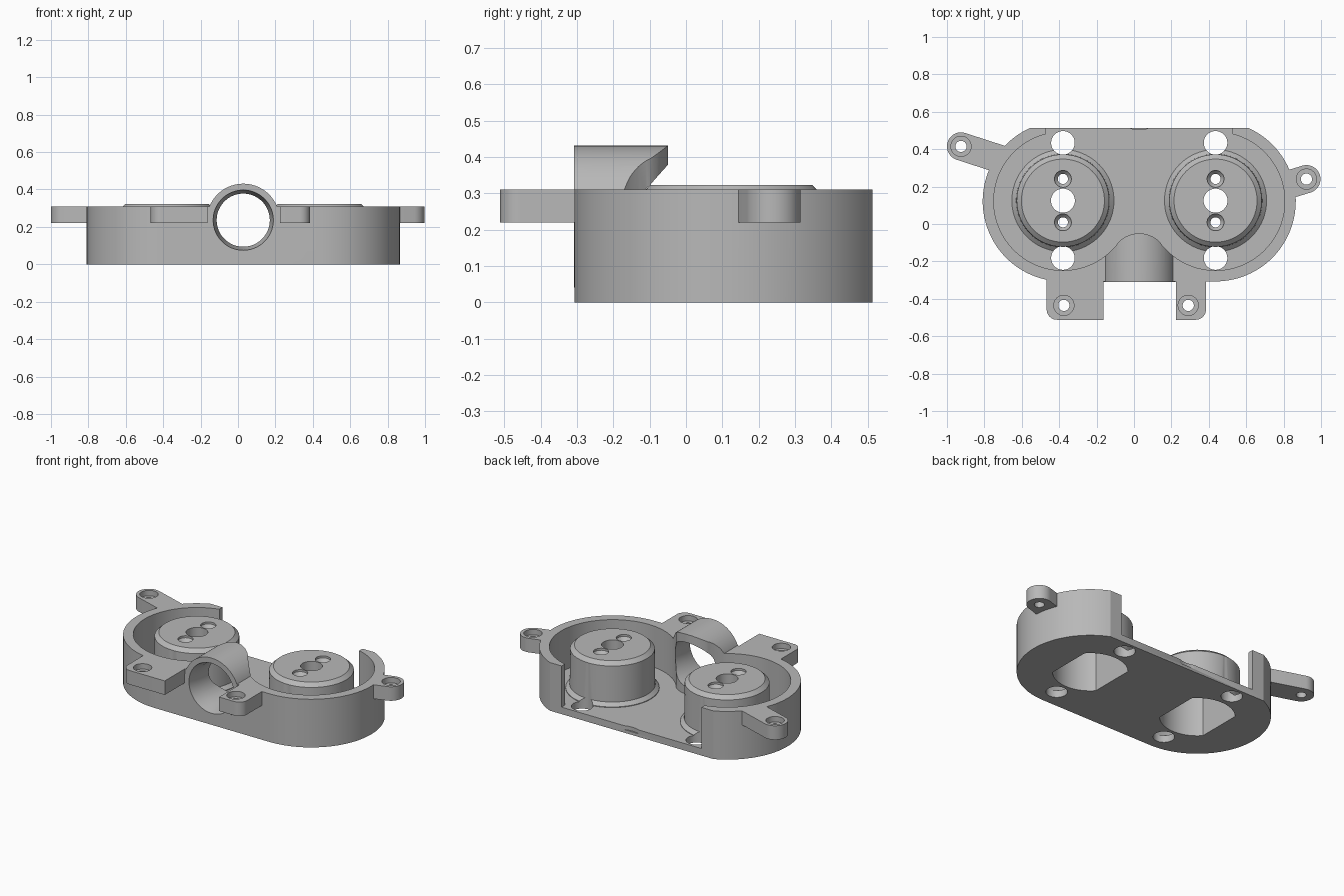
import bpy, bmesh, math
from math import sin, cos, pi, radians
from mathutils import Matrix

if "Cube" in bpy.data.objects:
    bpy.data.objects.remove(bpy.data.objects["Cube"], do_unlink=True)

# Shared dimensions
MID, HALF, CY = 0.028, 0.408, 0.122       # post centres are MID +/- HALF
LX, RX = MID - HALF, MID + HALF
R_OUT, R_IN, BACK = 0.429, 0.37, 0.514
TOP, FLOOR, TAB_Z = 0.31, 0.045, 0.22

grey = bpy.data.materials.new("plain grey")
grey.use_nodes = True
colour = (0.48, 0.48, 0.48, 1)
grey.diffuse_color = colour
grey.node_tree.nodes["Principled BSDF"].inputs["Base Color"].default_value = colour


def arc(cx, cy, r, a0, a1, n=48):
    """Points on an arc, angles in radians."""
    return [(cx + r * cos(a0 + (a1 - a0) * i / n), cy + r * sin(a0 + (a1 - a0) * i / n))
            for i in range(n + 1)]


def make_object(name, bm):
    bmesh.ops.remove_doubles(bm, verts=bm.verts, dist=1e-5)
    bmesh.ops.recalc_face_normals(bm, faces=bm.faces)
    mesh = bpy.data.meshes.new(name)
    bm.to_mesh(mesh)
    bm.free()
    mesh.materials.append(grey)
    obj = bpy.data.objects.new(name, mesh)
    bpy.context.scene.collection.objects.link(obj)
    return obj


def prism(name, outline, z0, z1):
    """Extrude a closed outline from z0 to z1."""
    bm = bmesh.new()
    face = bm.faces.new([bm.verts.new((x, y, z0)) for x, y in outline])
    ext = bmesh.ops.extrude_face_region(bm, geom=[face])
    bmesh.ops.translate(bm, vec=(0, 0, z1 - z0),
                        verts=[v for v in ext["geom"] if isinstance(v, bmesh.types.BMVert)])
    return make_object(name, bm)


def turned(name, profile, matrix, n=72):
    """Solid of revolution from (radius, height) points, capped at both ends."""
    bm = bmesh.new()
    rings = [[bm.verts.new((r * cos(2 * pi * i / n), r * sin(2 * pi * i / n), z))
              for i in range(n)] for r, z in profile]
    for a, b in zip(rings, rings[1:]):
        for i in range(n):
            j = (i + 1) % n
            bm.faces.new((a[i], a[j], b[j], b[i]))
    bm.faces.new(rings[0][::-1])
    bm.faces.new(rings[-1])
    bm.transform(matrix)
    return make_object(name, bm)


def upright(x, y):
    return Matrix.Translation((x, y, 0))


def combine(target, tool, operation):
    """Apply one boolean and remove the tool."""
    tool.hide_render = True
    mod = target.modifiers.new("bool", "BOOLEAN")
    mod.operation, mod.solver, mod.object = operation, "EXACT", tool
    graph = bpy.context.evaluated_depsgraph_get()
    graph.update()
    result = bpy.data.meshes.new_from_object(target.evaluated_get(graph))
    target.modifiers.clear()
    target.data = result
    bpy.data.objects.remove(tool, do_unlink=True)


def add(tool):
    combine(housing, tool, "UNION")


def cut(tool):
    combine(housing, tool, "DIFFERENCE")


# Outer body: rounded ends with a flat back
flat = math.asin((BACK - CY) / R_OUT)
outline = (arc(LX, CY, R_OUT, pi - flat, 1.5 * pi) +
           arc(RX, CY, R_OUT, 1.5 * pi, 2 * pi + flat))
housing = prism("housing", outline, 0, TOP)

# Horizontal tube through the front wall
along_y = Matrix.Translation((MID, 0, 0.236)) @ Matrix.Rotation(-pi / 2, 4, "X")
add(turned("tube", [(0.195, -0.309), (0.195, 0.0)], along_y, 96))


# Front mounting tabs, rounded on the outer corner
def tab(name, x_in, x_out):
    r, front = 0.055, -0.512
    s = 1 if x_out > x_in else -1
    corner = [(x_out - s * r + s * r * sin(a), front + r - r * cos(a))
              for a in [pi / 2 * i / 10 for i in range(11)]]
    return prism(name, [(x_in, -0.27), (x_in, front)] + corner + [(x_out, -0.27)], TAB_Z, TOP)


add(tab("right_tab", -0.163, -0.467))
add(tab("left_tab", 0.224, 0.385))


# Side mounting ears: a round end on a short arm
def ear(name, x, y, angle, length):
    a, r = radians(angle), 0.075
    end = arc(x, y, r, a + pi / 2, a + 1.5 * pi, 24)
    dx, dy = length * cos(a), length * sin(a)
    return prism(name, end + [(end[-1][0] + dx, end[-1][1] + dy),
                              (end[0][0] + dx, end[0][1] + dy)], TAB_Z, TOP)


add(ear("right_ear", -0.925, 0.415, -18, 0.23))
add(ear("left_ear", 0.922, 0.24, 197, 0.11))

# Open cavity: two round wells with a rounded peak between them, open at the back
tip_r = 0.154
tip_y = -0.05 - tip_r
lean = math.atan2(CY - tip_y, HALF)
gap = math.acos(0.09 / R_IN)
cavity = (arc(LX, CY, R_IN, pi - gap, 2 * pi - lean) +
          arc(MID, tip_y, tip_r, pi - lean, lean, 24)[1:-1] +
          arc(RX, CY, R_IN, pi + lean, 2 * pi + gap) +
          [(RX + 0.09, 0.6), (LX - 0.09, 0.6)])
cut(prism("cavity_cutter", cavity, FLOOR, 0.6))

# Tube bore with a flared mouth, and a shallow notch on the back floor edge
cut(turned("bore_cutter", [(0.165, -0.35), (0.16, -0.3), (0.142, -0.24), (0.142, 0.1)],
           along_y, 96))
cut(turned("notch_cutter", [(0.15, 0.02), (0.15, 0.1)], upright(MID, BACK + 0.14)))

# Stepped screw holes in tabs and ears
for x, y in ((-0.375, -0.435), (0.29, -0.435), (-0.925, 0.415), (0.922, 0.24)):
    cut(turned("screw_cutter", [(0.03, 0.1), (0.03, 0.275), (0.054, 0.275), (0.054, 0.4)],
               upright(x, y), 40))

# Round posts with a pocket underneath and holes in the cap
for x in (LX, RX):
    add(turned("post", [(0.273, 0.02), (0.273, FLOOR + 0.004), (0.25, 0.07), (0.247, 0.3),
                        (0.222, 0.323)], upright(x, CY + 0.003), 96))
    pocket_r = 0.22
    side = math.acos(0.165 / pocket_r)
    pocket = (arc(x, CY, pocket_r, side, pi - side, 24) +
              arc(x, CY, pocket_r, pi + side, 2 * pi - side, 24))
    cut(prism("pocket_cutter", pocket, -0.1, 0.26))
    cut(turned("centre_cutter", [(0.064, 0.2), (0.064, 0.4)], upright(x, CY + 0.003), 48))
    for s in (-1, 1):
        cut(turned("cap_screw_cutter", [(0.027, 0.2), (0.027, 0.29), (0.045, 0.31),
                                        (0.045, 0.4)], upright(x, CY + 0.003 + s * 0.116), 32))
        cut(turned("floor_hole_cutter", [(0.063, -0.1), (0.063, TOP - 0.01)],
                   upright(x, CY + 0.004 + s * 0.308), 48))

# Smooth curved walls, keep edges crisp
bpy.ops.object.select_all(action="DESELECT")
housing.select_set(True)
bpy.context.view_layer.objects.active = housing
bpy.ops.object.shade_smooth_by_angle(angle=radians(25))
